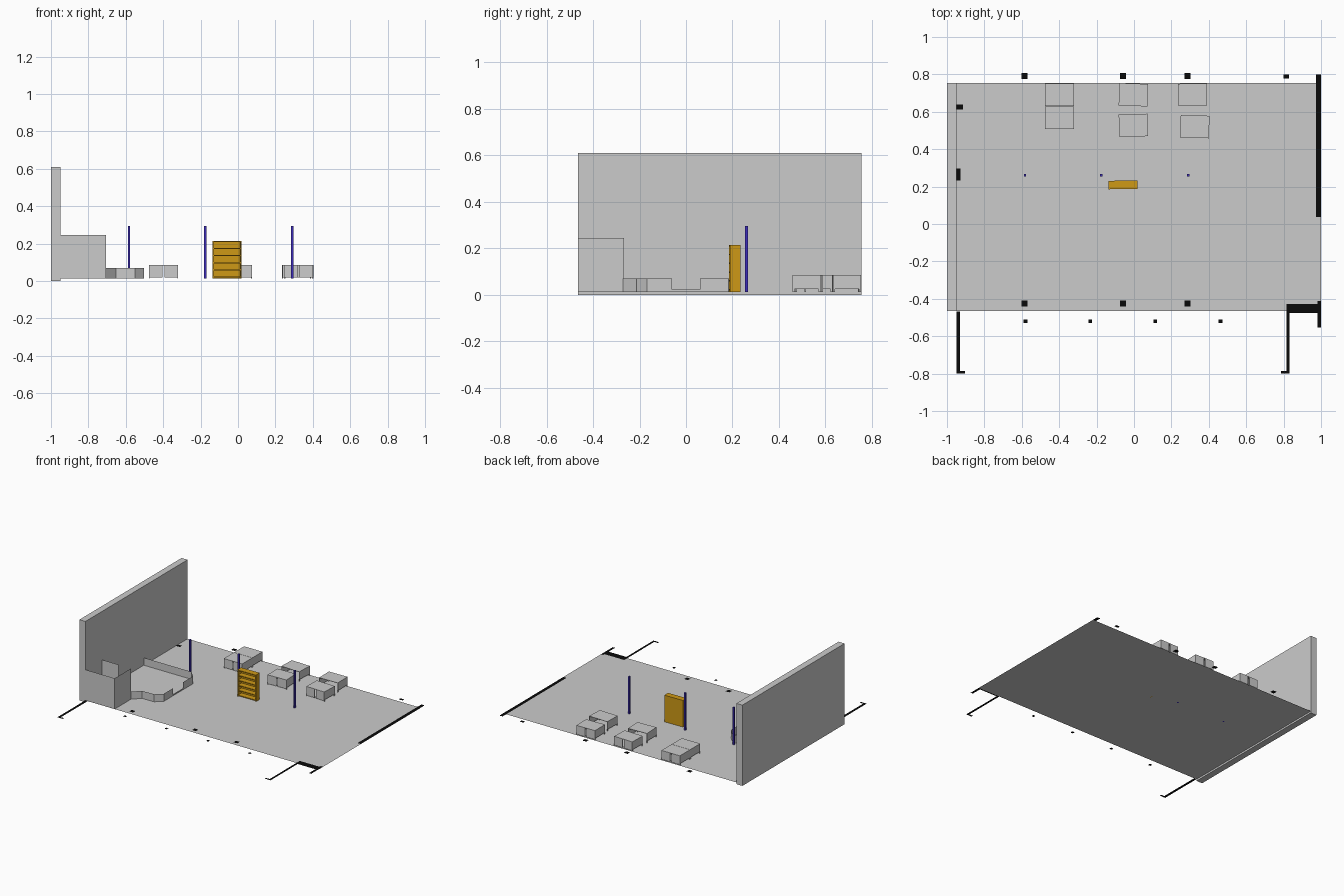
import bpy, math
from mathutils import Matrix, Vector

if "Cube" in bpy.data.objects:
    bpy.data.objects.remove(bpy.data.objects["Cube"])

FLOOR = 0.013


def material(name, rgb):
    m = bpy.data.materials.new(name)
    m.diffuse_color = (*rgb, 1)
    m.use_nodes = True
    m.node_tree.nodes["Principled BSDF"].inputs["Base Color"].default_value = m.diffuse_color
    return m


GREY = material("light grey", (0.6, 0.6, 0.6))
BLACK = material("black", (0.003, 0.003, 0.003))
BLUE = material("deep blue", (0.045, 0.025, 0.5))
OCHRE = material("ochre wood", (0.62, 0.32, 0.008))


def make(name, verts, faces, mat, pivot=(0, 0), angle=0):
    """Mesh object, optionally turned about a vertical pivot."""
    p = Vector((*pivot, 0))
    rot = Matrix.Rotation(math.radians(angle), 3, 'Z')
    verts = [rot @ (Vector(v) - p) + p for v in verts]
    me = bpy.data.meshes.new(name)
    me.from_pydata(verts, [], faces)
    me.materials.append(mat)
    ob = bpy.data.objects.new(name, me)
    bpy.context.collection.objects.link(ob)
    return ob


def boxes(name, dims, mat, pivot=(0, 0), angle=0):
    """One object from several (x0, x1, y0, y1, z0, z1) blocks."""
    verts, faces = [], []
    for x0, x1, y0, y1, z0, z1 in dims:
        n = len(verts)
        verts += [(x, y, z) for z in (z0, z1)
                  for x, y in ((x0, y0), (x1, y0), (x1, y1), (x0, y1))]
        quads = [(3, 2, 1, 0), (4, 5, 6, 7), (0, 1, 5, 4),
                 (1, 2, 6, 5), (2, 3, 7, 6), (3, 0, 4, 7)]
        faces += [tuple(n + i for i in q) for q in quads]
    return make(name, verts, faces, mat, pivot, angle)


def ribbon(name, path, z1, mat, z0=FLOOR):
    """Upright thin screen along a plan path."""
    n = len(path)
    verts = [(x, y, z0) for x, y in path] + [(x, y, z1) for x, y in path]
    faces = [(i, i + 1, n + i + 1, n + i) for i in range(n - 1)]
    return make(name, verts, faces, mat)


def plate(name, x0, x1, y0, y1, z=FLOOR + 0.001, mat=BLACK):
    return make(name, [(x0, y0, z), (x1, y0, z), (x1, y1, z), (x0, y1, z)],
                [(0, 1, 2, 3)], mat)


# floor sheet and end wall
plate("floor", -1, 1, -0.465, 0.755, FLOOR, GREY)
boxes("end_wall", [(-1, -0.95, -0.465, 0.755, 0, 0.61)], GREY)

# tall booth with a doorway at the back
ribbon("booth_walls", [(-0.81, -0.267), (-0.948, -0.267), (-0.948, -0.464),
                       (-0.706, -0.464), (-0.706, -0.267)], 0.245, GREY)

# low counter with a notch on its long side
ribbon("counter_front", [(-0.706, -0.27), (-0.652, -0.215), (-0.552, -0.213),
                         (-0.502, -0.168), (-0.502, -0.06)], 0.07, GREY)
ribbon("counter_notch", [(-0.502, -0.06), (-0.502, 0.06)], 0.022, GREY)
ribbon("counter_back", [(-0.502, 0.06), (-0.502, 0.182), (-0.552, 0.232),
                        (-0.95, 0.232)], 0.07, GREY)


# desks: top, two sides and a split modesty panel
def desk(name, cx, cy, outer, angle):
    w, d, t, h = 0.077, 0.06, 0.003, 0.085
    x0, x1, y0, y1 = cx - w, cx + w, cy - d, cy + d
    py = (y0, y0 + t) if outer < 0 else (y1 - t, y1)
    parts = [(x0, x1, y0, y1, h - t, h)]
    for a, b in ((x0, x0 + t), (x1 - t, x1)):
        parts.append((a, b, y0, y1, 0.025, h - t))
        parts += [(a, b, y0, y0 + 0.008, FLOOR, 0.025),
                  (a, b, y1 - 0.008, y1, FLOOR, 0.025)]
    parts += [(x0 + t, cx - 0.005, *py, 0.018, h - t),
              (cx + 0.005, x1 - t, *py, 0.018, h - t)]
    boxes(name, parts, GREY, (cx, cy), angle)


for i, (x, y, side, ang) in enumerate([
        (-0.398, 0.569, -1, 0), (-0.398, 0.691, 1, 0),
        (-0.003, 0.527, -1, 2), (-0.003, 0.691, 1, -2),
        (0.325, 0.521, -1, -2), (0.313, 0.691, 1, 1)]):
    desk(f"desk_{i + 1}", x, y, side, ang)

# open bookcase
bx0, bx1, by0, by1, top = -0.136, 0.018, 0.187, 0.232, 0.214
case = [(bx0, bx1, by1 - 0.004, by1, FLOOR, top),
        (bx0, bx0 + 0.006, by0, by1 - 0.004, FLOOR, top),
        (bx1 - 0.006, bx1, by0, by1 - 0.004, FLOOR, top)]
for k in range(6):
    z = FLOOR + 0.006 + k * 0.0378
    case.append((bx0 + 0.006, bx1 - 0.006, by0, by1 - 0.004, z, z + 0.006))
boxes("bookcase", case, OCHRE, (-0.06, 0.21), 1)

# slim posts
for i, x in enumerate((-0.583, -0.175, 0.29)):
    boxes(f"post_{i + 1}", [(x - 0.006, x + 0.006, 0.254, 0.267, FLOOR, 0.295)], BLUE)

# flat black plan marks: column squares, small dots and wall lines
for i, x in enumerate((-0.585, -0.06, 0.286)):
    for tag, y in (("back", 0.791), ("front", -0.425)):
        plate(f"column_mark_{tag}_{i + 1}", x - 0.016, x + 0.016, y - 0.015, y + 0.015)
for i, x in enumerate((-0.58, -0.234, 0.114, 0.463)):
    plate(f"dot_mark_{i + 1}", x - 0.01, x + 0.01, -0.53, -0.51)
for i, r in enumerate([
        (0.798, 0.83, 0.779, 0.8), (-0.948, -0.915, 0.613, 0.639),
        (-0.95, -0.928, 0.232, 0.296), (0.973, 0.999, 0.037, 0.8),
        (-0.95, -0.93, -0.785, -0.468), (-0.95, -0.903, -0.8, -0.785),
        (0.815, 0.98, -0.476, -0.427), (0.98, 0.999, -0.553, -0.412),
        (0.815, 0.832, -0.785, -0.476), (0.785, 0.832, -0.8, -0.785)]):
    plate(f"wall_line_{i + 1}", *r)
